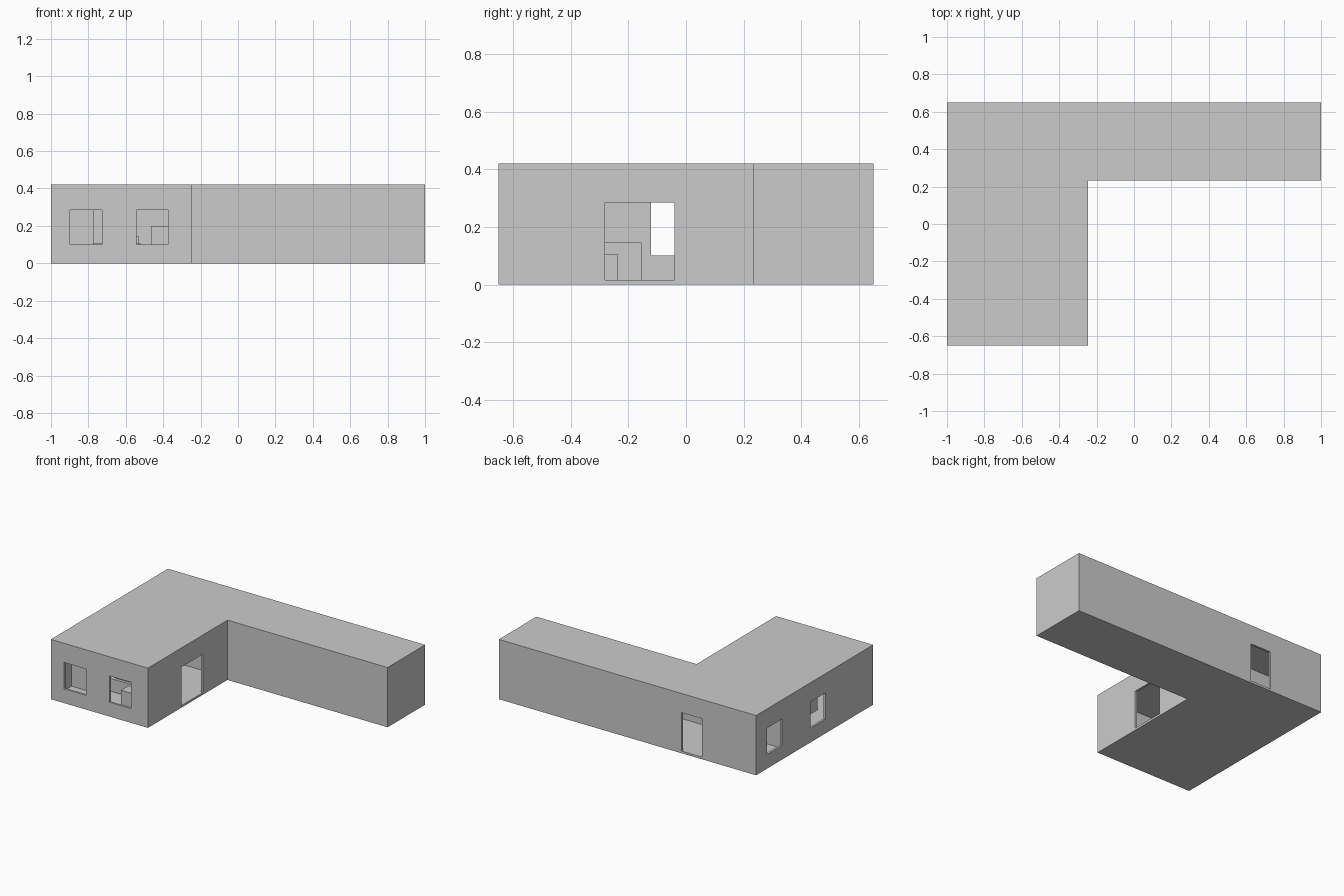
import bpy, bmesh

if "Cube" in bpy.data.objects:
    bpy.data.objects.remove(bpy.data.objects["Cube"])

T = 0.015            # wall thickness
H = 0.42             # building height


def prism(name, outline, z0, z1):
    """Extrude a flat outline from z0 to z1."""
    bm = bmesh.new()
    face = bm.faces.new([bm.verts.new((x, y, z0)) for x, y in outline])
    top = bmesh.ops.extrude_face_region(bm, geom=[face])
    for v in top["geom"]:
        if isinstance(v, bmesh.types.BMVert):
            v.co.z = z1
    bmesh.ops.recalc_face_normals(bm, faces=bm.faces)
    mesh = bpy.data.meshes.new(name)
    bm.to_mesh(mesh)
    bm.free()
    ob = bpy.data.objects.new(name, mesh)
    bpy.context.collection.objects.link(ob)
    return ob


def box(name, x0, x1, y0, y1, z0, z1):
    return prism(name, [(x0, y0), (x1, y0), (x1, y1), (x0, y1)], z0, z1)


# L-shaped building shell
shell = prism("building_shell", [(-1, -0.65), (-0.245, -0.65), (-0.245, 0.233),
                                 (1, 0.233), (1, 0.65), (-1, 0.65)], 0, H)

# Rooms, windows and doors to be hollowed out
WIN = (0.10, 0.285)
DOOR = (T, 0.285)
C = 0.01
cuts = [
    ("main_room", -1 + T, -0.245 - T, -0.65 + T, 0.233, T, H - T),
    ("rear_room", -1 + T, 1 - T, 0.233 + T, 0.65 - T, T, H - T),
    ("front_window_left", -0.897, -0.728, -0.65 - C, -0.65 + T + C, *WIN),
    ("front_window_right", -0.543, -0.375, -0.65 - C, -0.65 + T + C, *WIN),
    ("side_window_front", -1 - C, -1 + T + C, -0.121, 0.047, *WIN),
    ("side_window_rear", -1 - C, -1 + T + C, 0.365, 0.53, *WIN),
    ("courtyard_door", -0.245 - T - C, -0.245 + C, -0.28, -0.04, *DOOR),
    ("rear_door", -0.58, -0.422, 0.65 - T - C, 0.65 + C, *DOOR),
]
for name, *dims in cuts:
    cutter = box(name + "_cutter", *dims)
    cutter.hide_render = True
    cutter.hide_viewport = False
    mod = shell.modifiers.new(name, "BOOLEAN")
    mod.operation = "DIFFERENCE"
    mod.solver = "EXACT"
    mod.object = cutter

# Bake the openings and remove the cutters
bpy.context.view_layer.objects.active = shell
for mod in list(shell.modifiers):
    cutter = mod.object
    bpy.ops.object.modifier_apply(modifier=mod.name)
    bpy.data.objects.remove(cutter)

# Interior partition and furniture glimpsed through the openings
box("partition", -1 + T, -0.772, -0.44, -0.44 + T, T, H - T)
box("counter", -0.465, -0.245 - T, -0.65 + T, -0.55, T, 0.20)
box("low_bench", -0.772, -0.518, -0.36, -0.235, T, 0.105)
box("table_block", -0.72, -0.533, -0.34, -0.155, T, 0.145)
